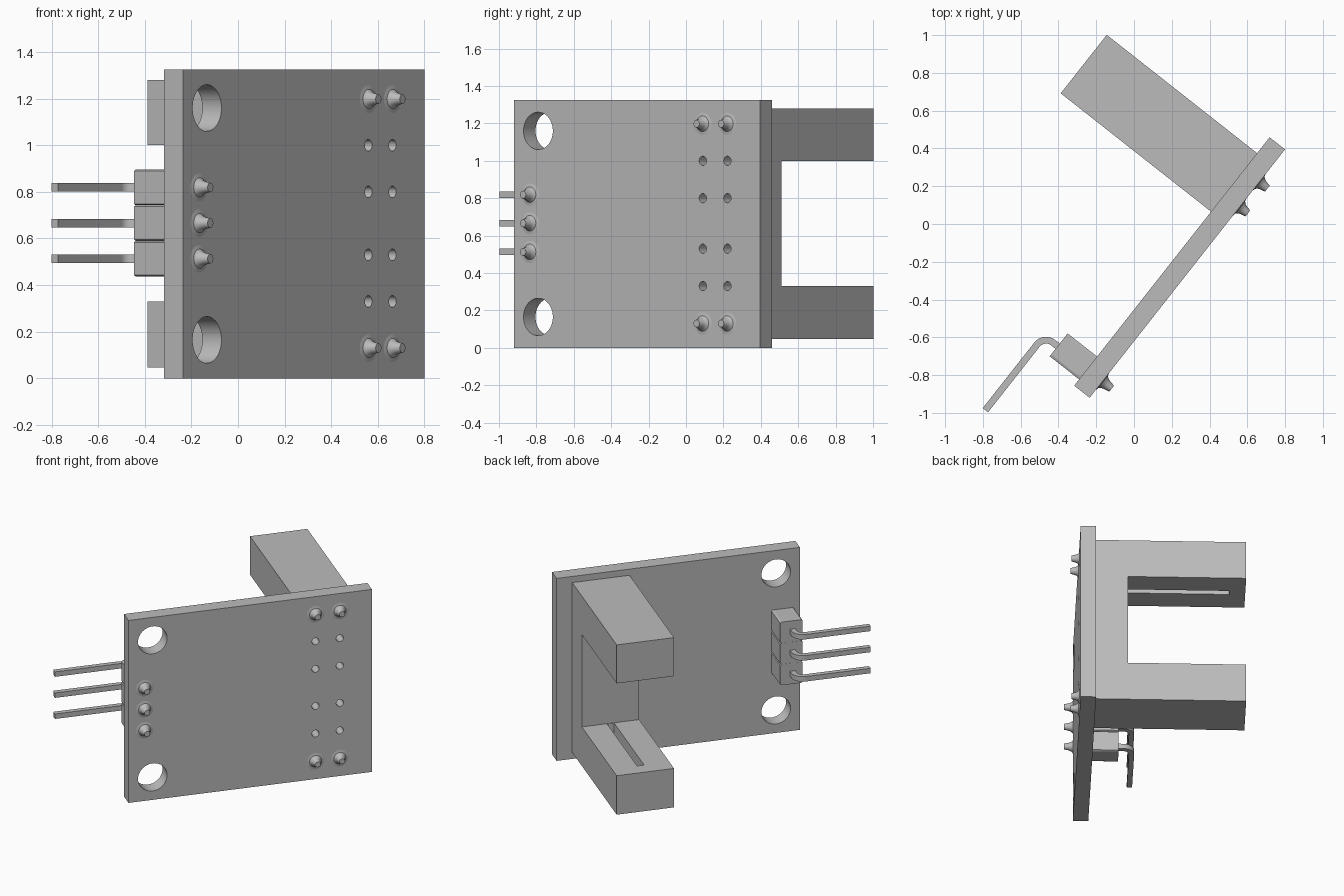
import bpy, bmesh, math
from mathutils import Matrix, Vector

if "Cube" in bpy.data.objects:
    bpy.data.objects.remove(bpy.data.objects["Cube"], do_unlink=True)

grey = bpy.data.materials.new("plain_grey")
grey.use_nodes = True
grey.diffuse_color = (0.5, 0.5, 0.5, 1)
grey.node_tree.nodes["Principled BSDF"].inputs["Base Color"].default_value = (0.5, 0.5, 0.5, 1)

# Local frame: x along the board, y out of its component side, z up
LENGTH, THICK, HEIGHT = 1.673, 0.104, 1.325
FRAME = Matrix.Translation((-0.235, -0.92, 0)) @ Matrix.Rotation(math.radians(51.8), 4, "Z")
PIN_Z = (0.513, 0.666, 0.819)
PIN_X = 0.11
SENSOR_X = (1.285, 1.452)


def finish(name, bm):
    bmesh.ops.recalc_face_normals(bm, faces=bm.faces)
    mesh = bpy.data.meshes.new(name)
    bm.to_mesh(mesh)
    bm.free()
    mesh.materials.append(grey)
    obj = bpy.data.objects.new(name, mesh)
    obj.matrix_world = FRAME
    bpy.context.collection.objects.link(obj)
    return obj


def smooth(obj):
    obj.data.shade_smooth()
    obj.data.set_sharp_from_angle(angle=math.radians(35))


def add_prism(bm, points, axis, low, high):
    """Extrude a 2D outline along one local axis."""
    def place(p, d):
        co = list(p)
        co.insert(axis, d)
        return co
    face = bm.faces.new([bm.verts.new(place(p, low)) for p in points])
    new = bmesh.ops.extrude_face_region(bm, geom=[face])["geom"]
    shift = Vector(place((0, 0), high - low))
    bmesh.ops.translate(bm, vec=shift, verts=[v for v in new if isinstance(v, bmesh.types.BMVert)])


def rect(a, b, c, d):
    return [(a, c), (b, c), (b, d), (a, d)]


def circle(x, z, r, n):
    return [(x + r * math.cos(math.tau * i / n), z + r * math.sin(math.tau * i / n)) for i in range(n)]


def cut(obj, cutter):
    """Subtract the cutter, bake the result and drop the cutter."""
    cutter.hide_render = True
    mod = obj.modifiers.new("cut", "BOOLEAN")
    mod.operation, mod.solver, mod.object = "DIFFERENCE", "EXACT", cutter
    bpy.context.view_layer.update()
    graph = bpy.context.evaluated_depsgraph_get()
    baked = bpy.data.meshes.new_from_object(obj.evaluated_get(graph))
    obj.modifiers.clear()
    obj.data = baked
    bpy.data.objects.remove(cutter, do_unlink=True)


# Circuit board with mounting holes and empty pin holes
bm = bmesh.new()
add_prism(bm, rect(0, LENGTH, 0, HEIGHT), 1, 0, THICK)
board = finish("circuit_board", bm)
bm = bmesh.new()
for z in (0.165, 1.16):
    add_prism(bm, circle(0.165, z, 0.1, 40), 1, -0.1, 0.2)
for x in SENSOR_X:
    for z in (0.33, 0.53, 0.80, 1.0):
        add_prism(bm, circle(x, z, 0.025, 20), 1, -0.1, 0.2)
cut(board, finish("hole_cutter", bm))
smooth(board)

# U-shaped sensor housing with a slit in each arm
bm = bmesh.new()
base, tip = 0.323, 1.117
outline = [(THICK, 0.047), (tip, 0.047), (tip, 0.33), (base, 0.33),
           (base, 1.0), (tip, 1.0), (tip, 1.28), (THICK, 1.28)]
add_prism(bm, outline, 0, 1.172, 1.566)
housing = finish("sensor_housing", bm)
bm = bmesh.new()
for low, high in ((0.21, 0.4), (0.93, 1.12)):
    add_prism(bm, rect(1.345, 1.393, base + 0.005, 1.01), 2, low, high)
cut(housing, finish("slit_cutter", bm))

# Header block made of three chamfered segments
bm = bmesh.new()
x0, x1, half, cx, cz = 0.042, 0.196, 0.0763, 0.012, 0.006
for z in PIN_Z:
    lo, hi = z - half, z + half
    add_prism(bm, [(x0 + cx, lo), (x1 - cx, lo), (x1, lo + cz), (x1, hi - cz),
                   (x1 - cx, hi), (x0 + cx, hi), (x0, hi - cz), (x0, lo + cz)], 1, THICK, 0.302)
finish("header_block", bm)

# Square header pins, bent at a right angle
W, R, PIN_Y, PIN_END = 0.018, 0.06, 0.393, -0.393


def bend(r):
    return [(PIN_X - R + r * math.cos(a), PIN_Y - R + r * math.sin(a))
            for a in (math.pi / 2 * i / 8 for i in range(9))]


pin_outline = ([(PIN_X + W, 0.29)] + bend(R + W) + [(PIN_END, PIN_Y + W), (PIN_END, PIN_Y - W)]
               + bend(R - W)[::-1] + [(PIN_X - W, 0.29)])
for i, z in enumerate(PIN_Z):
    bm = bmesh.new()
    add_prism(bm, pin_outline, 2, z - W, z + W)
    smooth(finish(f"header_pin_{i + 1}", bm))

# Flared solder joints on the bare side of the board
joints = [(PIN_X, z, 0.062) for z in PIN_Z] + [(x, z, 0.055) for x in SENSOR_X for z in (0.13, 1.198)]
for i, (x, z, tall) in enumerate(joints):
    bm = bmesh.new()
    rings = []
    for r, h in ((0.06, 0), (0.042, 0.06), (0.032, 0.25), (0.026, 0.5), (0.02, 1)):
        rings.append([bm.verts.new((px, -h * tall, pz)) for px, pz in circle(x, z, r, 20)])
    for a, b in zip(rings, rings[1:]):
        for k in range(20):
            n = (k + 1) % 20
            bm.faces.new((a[k], a[n], b[n], b[k]))
    bm.faces.new(rings[-1])
    bm.faces.new(rings[0][::-1])
    smooth(finish(f"solder_joint_{i + 1}", bm))
